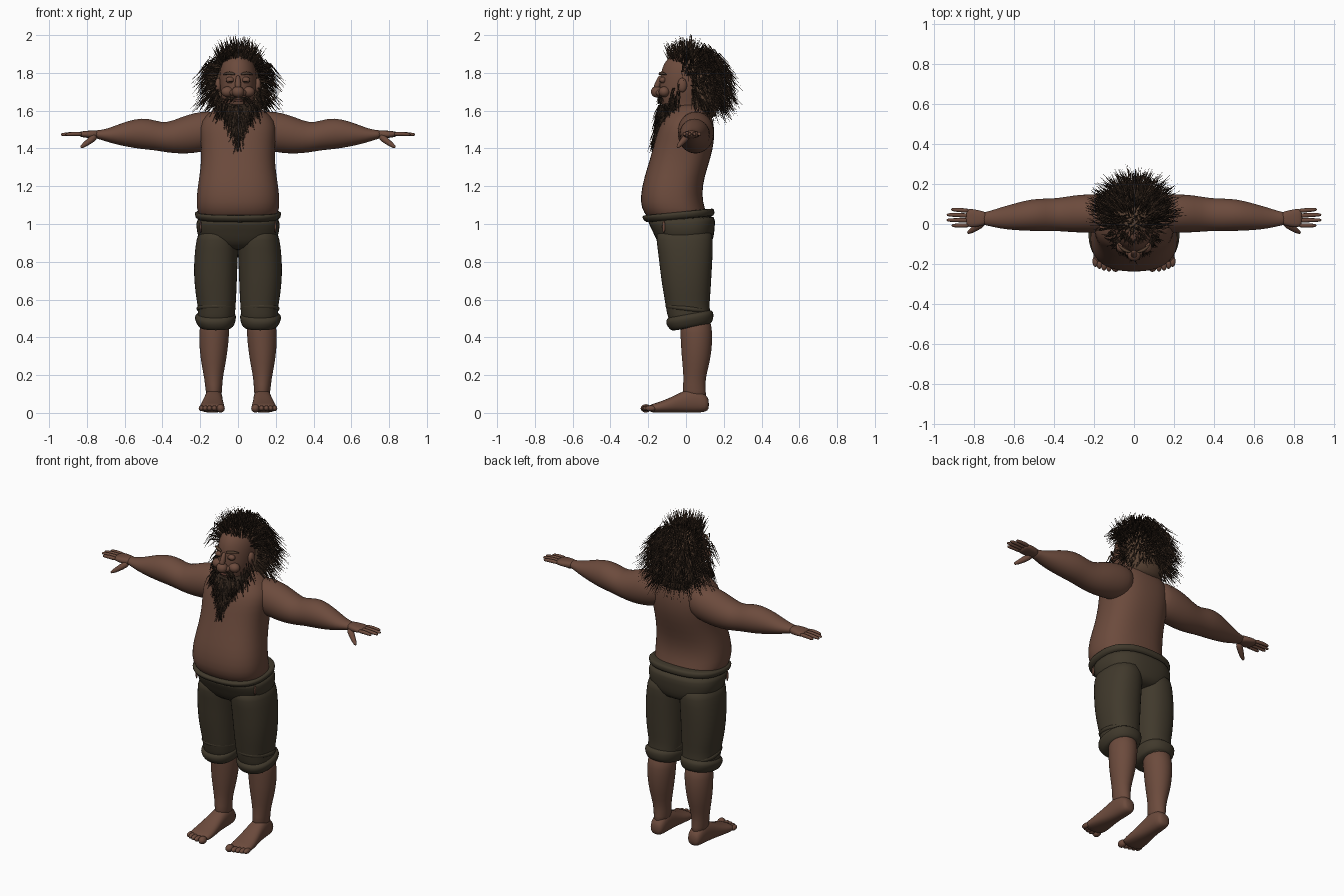
import bpy, bmesh, math, random
from mathutils import Vector

random.seed(7)


def material(name, rgb):
    m = bpy.data.materials.new(name)
    m.diffuse_color = (*rgb, 1)
    return m


SKIN = material("skin", (0.15, 0.07, 0.046))
CLOTH = material("trouser_cloth", (0.052, 0.041, 0.025))
HAIR = material("hair_brown", (0.095, 0.053, 0.032))
DARK = material("hair_dark", (0.028, 0.017, 0.011))
LIP = material("lip", (0.085, 0.033, 0.024))


def finish(name, bm, mats, sub=0):
    bmesh.ops.recalc_face_normals(bm, faces=bm.faces)
    me = bpy.data.meshes.new(name)
    bm.to_mesh(me)
    bm.free()
    for m in mats:
        me.materials.append(m)
    me.polygons.foreach_set("use_smooth", [True] * len(me.polygons))
    ob = bpy.data.objects.new(name, me)
    bpy.context.collection.objects.link(ob)
    if sub:
        ob.modifiers.new("smooth", "SUBSURF").levels = sub
        ob.modifiers["smooth"].render_levels = sub
    return ob


def skin_rings(bm, rings, mat=0):
    vs = [[bm.verts.new(p) for p in r] for r in rings]
    n = len(vs[0])
    faces = [bm.faces.new((a[i], a[(i + 1) % n], b[(i + 1) % n], b[i]))
             for a, b in zip(vs, vs[1:]) for i in range(n)]
    faces += [bm.faces.new(vs[0][::-1]), bm.faces.new(vs[-1])]
    for f in faces:
        f.material_index = mat


def loft(name, axis, rows, mat, s=1, power=2.0, n=20, tilt=0.0):
    """Rows are (position, u0, u1, v0, v1) boxes around rounded sections."""
    rings = []
    for t, u0, u1, v0, v1 in rows:
        ring = []
        for i in range(n):
            a = math.tau * i / n
            c, d = math.cos(a), math.sin(a)
            u = (u0 + u1) / 2 + (u1 - u0) / 2 * math.copysign(abs(c) ** (2 / power), c)
            v = (v0 + v1) / 2 + (v1 - v0) / 2 * math.copysign(abs(d) ** (2 / power), d)
            p = {"x": (t, u, v), "y": (u, t, v), "z": (u, v, t + tilt * v)}[axis]
            ring.append((p[0] * s, p[1], p[2]))
        rings.append(ring)
    bm = bmesh.new()
    skin_rings(bm, rings)
    return finish(name, bm, [mat], 1)


def tube(bm, pts, radii, n=8, mat=0):
    pts = [Vector(p) for p in pts]
    rings = []
    for i, (p, r) in enumerate(zip(pts, radii)):
        d = (pts[min(i + 1, len(pts) - 1)] - pts[max(i - 1, 0)]).normalized()
        u = d.orthogonal().normalized()
        w = d.cross(u)
        rings.append([p + r * (u * math.cos(math.tau * k / n) + w * math.sin(math.tau * k / n))
                      for k in range(n)])
    skin_rings(bm, rings, mat)


def limb(name, pts, radii, mat):
    bm = bmesh.new()
    tube(bm, pts, radii)
    return finish(name, bm, [mat], 1)


def ball(name, loc, size, mat):
    bm = bmesh.new()
    bmesh.ops.create_uvsphere(bm, u_segments=16, v_segments=10, radius=1)
    for v in bm.verts:
        v.co = Vector([v.co[i] * size[i] + loc[i] for i in range(3)])
    return finish(name, bm, [mat])


# Torso and head
loft("torso", "z", [
    (1.00, -.19, .19, -.18, .11), (1.06, -.215, .215, -.225, .11), (1.11, -.222, .222, -.243, .09),
    (1.20, -.215, .215, -.235, .085), (1.30, -.197, .197, -.205, .115), (1.40, -.195, .195, -.175, .145),
    (1.48, -.205, .205, -.155, .152), (1.55, -.20, .20, -.13, .145), (1.60, -.14, .14, -.09, .125),
    (1.64, -.08, .08, -.07, .10)], SKIN, power=2.4, n=28)
loft("head", "z", [
    (1.52, -.08, .08, -.06, .09), (1.58, -.085, .085, -.09, .09), (1.62, -.075, .075, -.13, .10),
    (1.68, -.092, .092, -.145, .11), (1.74, -.10, .10, -.14, .125), (1.80, -.10, .10, -.135, .13),
    (1.85, -.088, .088, -.12, .12), (1.89, -.055, .055, -.085, .09), (1.905, -.02, .02, -.04, .04)], SKIN)

# Face
ball("nose", (0, -.155, 1.70), (.033, .031, .03), SKIN)
limb("nose_bridge", [(0, -.13, 1.79), (0, -.148, 1.75), (0, -.158, 1.71)], [.012, .016, .022], SKIN)
limb("mouth", [(-.045, -.128, 1.661), (0, -.147, 1.65), (.045, -.128, 1.661)], [.004, .009, .004], LIP)
for s in (-1, 1):
    ball("nostril", (s * .028, -.142, 1.695), (.016, .018, .016), SKIN)
    ball("cheek", (s * .055, -.115, 1.70), (.034, .03, .028), SKIN)
    ball("eyelid", (s * .042, -.123, 1.762), (.023, .018, .017), SKIN)
    limb("eye_slit", [(s * .022, -.137, 1.756), (s * .042, -.141, 1.754), (s * .064, -.129, 1.758)],
         [.002, .0035, .002], DARK)
    limb("eyebrow", [(s * .012, -.14, 1.79), (s * .045, -.137, 1.803), (s * .083, -.10, 1.79)],
         [.007, .010, .005], HAIR)
    ball("ear", (s * .105, -.02, 1.735), (.017, .025, .038), SKIN)

for s in (-1, 1):
    # Arm and hand
    loft("arm", "x", [
        (.08, -.03, .13, 1.42, 1.59), (.16, -.045, .15, 1.385, 1.60), (.23, -.045, .15, 1.375, 1.59),
        (.30, -.043, .145, 1.37, 1.568), (.38, -.036, .13, 1.378, 1.533), (.44, -.036, .128, 1.39, 1.55),
        (.51, -.036, .127, 1.395, 1.565), (.60, -.032, .103, 1.41, 1.542), (.68, -.022, .08, 1.43, 1.508),
        (.73, -.008, .062, 1.448, 1.497), (.76, -.006, .06, 1.452, 1.497)], SKIN, s)
    loft("palm", "x", [
        (.73, .0, .058, 1.452, 1.495), (.77, -.012, .068, 1.452, 1.496), (.81, -.018, .077, 1.457, 1.493),
        (.845, -.013, .075, 1.462, 1.489)], SKIN, s, power=2.6, n=16)
    for y, tip in ((-.007, .905), (.018, .93), (.042, .93), (.066, .908)):
        limb("finger", [(s * .82, y, 1.476), (s * .87, y * 1.05, 1.478), (s * tip, y * 1.1, 1.474),
                        (s * (tip + .008), y * 1.1, 1.473)], [.013, .0115, .010, .004], SKIN)
    limb("thumb", [(s * .75, .01, 1.468), (s * .785, -.015, 1.44), (s * .815, -.035, 1.418),
                   (s * .835, -.046, 1.404)], [.022, .019, .014, .007], SKIN)

    # Lower leg and foot
    loft("lower_leg", "z", [
        (.06, .09, .165, -.01, .11), (.12, .083, .172, -.02, .105), (.18, .082, .178, -.012, .102),
        (.26, .065, .195, -.02, .125), (.34, .053, .205, -.027, .138), (.42, .045, .207, -.03, .142),
        (.52, .045, .20, -.04, .13)], SKIN, s)
    loft("foot", "y", [
        (.122, .10, .155, .02, .07), (.105, .083, .17, .003, .10), (.05, .08, .176, .0, .14),
        (-.02, .08, .182, .0, .115), (-.09, .073, .198, .0, .077), (-.16, .068, .207, .0, .052),
        (-.20, .075, .20, .005, .042)], SKIN, s, power=2.4, n=16)
    for i, (x, y) in enumerate(((.092, -.212), (.125, -.21), (.150, -.205), (.173, -.197), (.193, -.187))):
        r = .022 if i == 0 else .015
        ball("toe", (s * x, y, .024), (r, .028, r), SKIN)

    # Trouser leg, gathered knee fold and rolled cuff
    loft("trouser_leg", "z", [
        (.98, .0, .205, -.16, .14), (.92, -.005, .222, -.16, .145), (.82, .0, .234, -.145, .142),
        (.72, .004, .235, -.135, .136), (.62, .008, .225, -.118, .130), (.56, .012, .212, -.108, .124),
        (.49, .018, .215, -.095, .135), (.45, .028, .207, -.07, .13)], CLOTH, s, power=2.3)
    loft("knee_fold", "z", [
        (.575, .012, .212, -.10, .122), (.555, .008, .226, -.116, .130), (.53, .014, .216, -.106, .126)],
         CLOTH, s, 2.2, tilt=-.12)
    loft("trouser_cuff", "z", [
        (.53, .012, .208, -.09, .125), (.51, .010, .232, -.108, .146), (.485, .010, .228, -.106, .148),
        (.455, .022, .212, -.085, .140), (.445, .035, .20, -.07, .128)], CLOTH, s, 2.3, tilt=.18)
    # Worn hole beside the hip
    ball("worn_hole", (s * .198, -.118, .985), (.006, .008, .032), SKIN)

# Trouser seat and waistband
loft("trouser_seat", "z", [
    (.86, -.08, .08, -.09, .12), (.90, -.19, .19, -.145, .142), (.95, -.222, .222, -.168, .152),
    (1.01, -.22, .22, -.195, .155), (1.045, -.222, .222, -.215, .152)], CLOTH, power=2.5, n=28, tilt=.06)
loft("waistband", "z", [
    (1.02, -.216, .216, -.20, .15), (1.04, -.227, .227, -.226, .152), (1.065, -.232, .232, -.235, .15),
    (1.07, -.222, .222, -.226, .143)], CLOTH, power=2.5, n=28, tilt=.1)

# Solid hair and beard under the strands
loft("hair_mass", "z", [
    (1.55, -.08, .08, .07, .14), (1.60, -.125, .125, .02, .17), (1.70, -.13, .13, .01, .18),
    (1.78, -.122, .122, .0, .17), (1.84, -.10, .10, -.05, .145), (1.88, -.072, .072, -.07, .105),
    (1.91, -.03, .03, -.04, .05)], HAIR)
loft("beard_mass", "z", [
    (1.43, -.015, .015, -.165, -.14), (1.50, -.05, .05, -.167, -.09), (1.57, -.088, .088, -.158, -.03),
    (1.62, -.098, .098, -.145, .0), (1.645, -.09, .09, -.12, .0)], DARK)


def strand(bm, root, d0, d1, length, r):
    jitter = Vector([random.gauss(0, .16) for _ in range(3)])
    mid = root + (d0.normalized() + jitter).normalized() * length * .45
    tip = mid + (d1.normalized() + jitter).normalized() * length * .55
    tube(bm, [root, mid, tip], [r, r * .8, r * .08], 3, random.choice((0, 0, 1, 1, 1)))


# Scalp strands: spiky on top, swept down at the sides and back
bm = bmesh.new()
count = 0
while count < 1500:
    n = Vector([random.gauss(0, 1) for _ in range(3)]).normalized()
    if n.z < -.62 or (n.y < -.3 and n.z < .68) or (n.y < .05 and n.z < .25):
        continue
    count += 1
    root = Vector((n.x * .112, n.y * .135 + .02, n.z * .145 + 1.75))
    if n.z > .6 and n.y < .2:
        strand(bm, root, n + Vector((0, 0, .5)), n * .8 + Vector((0, 0, .7)),
               random.uniform(.05, .115), .0035)
    else:
        strand(bm, root, n * .9 + Vector((0, .25, -.25)), Vector((n.x * .75, .3 + n.y * .2, -.9)),
               random.uniform(.10, .19), .0035)
finish("hair_strands", bm, [HAIR, DARK])

# Beard strands: rows hanging from the jaw, narrowing to a point
bm = bmesh.new()
for k in range(700):
    t, a = random.random() ** 1.2, random.uniform(-1.6, 1.6)
    up = .09 * random.random() if abs(a) > 1.15 else 0
    x = (.105 * (1 - t) + .015) * math.sin(a)
    y = -.03 - .115 * math.cos(a) * (1 - .1 * t) - .035 * t
    root = Vector((x, y, 1.655 - .20 * t - .025 * math.cos(a) + up))
    strand(bm, root, Vector((x * 3.5, -.22, -1)), Vector((x * 1.2, -.08, -1)),
           random.uniform(.05, .10), .0035)
# Moustache strands
for k in range(60):
    s = random.choice((-1, 1))
    x = random.uniform(.005, .05)
    strand(bm, Vector((s * x, -.147 + x * .4, 1.672)), Vector((s * .8, -.15, -.5)),
           Vector((s * .4, 0, -1)), random.uniform(.03, .06), .003)
finish("beard_strands", bm, [HAIR, DARK])
